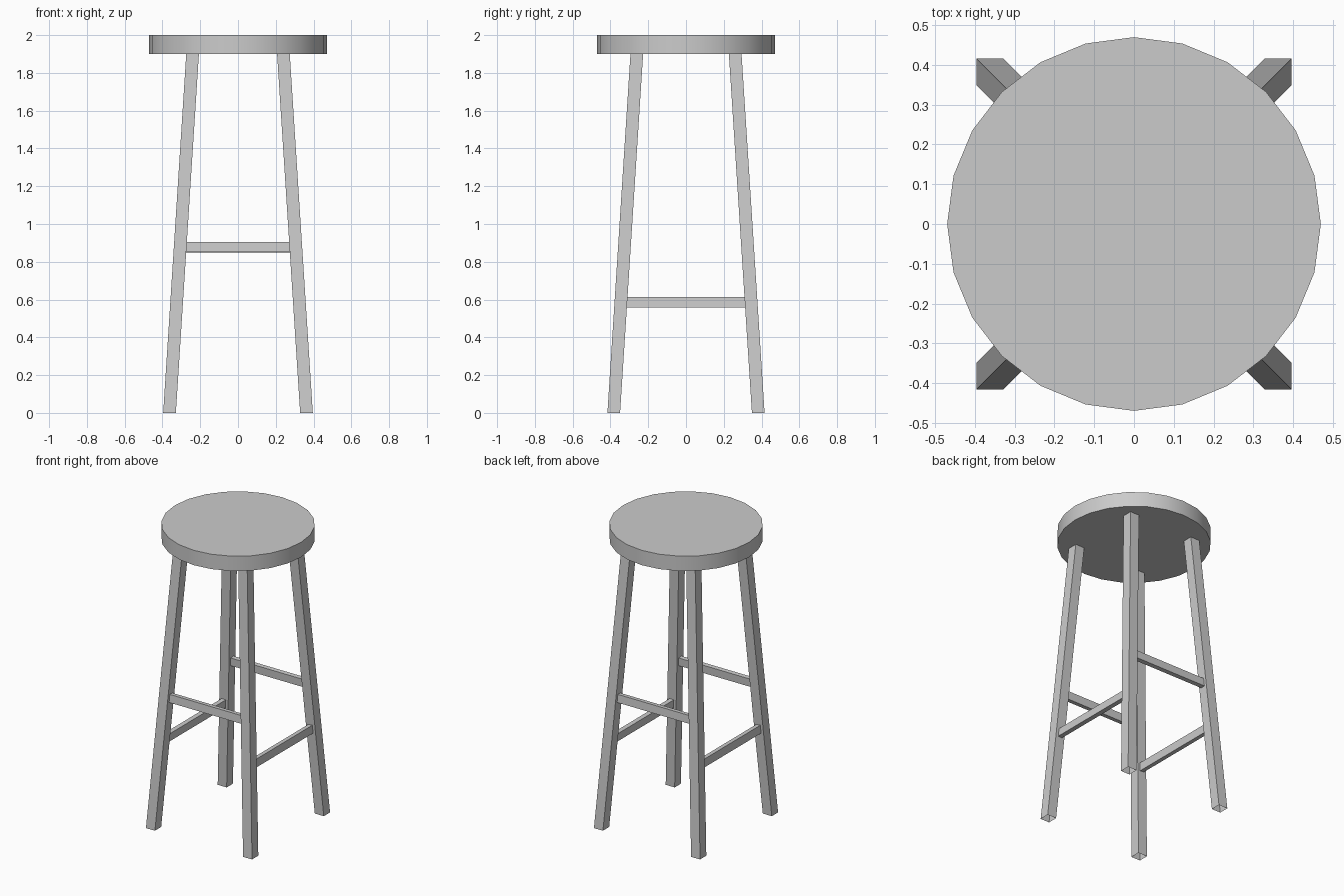
import bpy, math

if "Cube" in bpy.data.objects:
    bpy.data.objects.remove(bpy.data.objects["Cube"])

FOOT_X, FOOT_Y = 0.396, 0.416      # outer corner of each foot
LEG_W, LEG_H = 0.067, 1.9
INSET = 0.122                      # inward lean over the leg height
TILT = math.atan(INSET / LEG_H)


def outer(foot, z):
    return foot - INSET * z / LEG_H


def make(name, verts, faces):
    mesh = bpy.data.meshes.new(name)
    mesh.from_pydata(verts, [], faces)
    ob = bpy.data.objects.new(name, mesh)
    bpy.context.collection.objects.link(ob)
    # consistent outward winding for either mirrored side
    mesh.update()
    cx = sum((v.co for v in mesh.vertices), mesh.vertices[0].co * 0) / len(verts)
    p = mesh.polygons[0]
    if p.normal.dot(p.center - cx) < 0:
        mesh.flip_normals()
    return ob


SIDES = [(i, (i + 1) % 4, 4 + (i + 1) % 4, 4 + i) for i in range(4)]
CAPS = [(3, 2, 1, 0), (4, 5, 6, 7)]


# Splayed legs: square tubes, open at the ends
def leg(name, sx, sy):
    verts = []
    for z in (0, LEG_H):
        x, y = outer(FOOT_X, z), outer(FOOT_Y, z)
        for dx, dy in ((0, 0), (LEG_W, 0), (LEG_W, LEG_W), (0, LEG_W)):
            verts.append((sx * (x - dx), sy * (y - dy), z))
    make(name, verts, SIDES)


# Rungs: bars tilted with the legs, ends cut to the inner leg faces
def rung(name, along_x, side, zc, depth=0.03, height=0.054):
    end_foot, out_foot = (FOOT_X, FOOT_Y) if along_x else (FOOT_Y, FOOT_X)
    centre = outer(out_foot, zc) - LEG_W / 2
    c, s = math.cos(TILT), math.sin(TILT)
    verts = []
    for e in (-1, 1):
        for d, h in ((-1, -1), (1, -1), (1, 1), (-1, 1)):
            d, h = d * depth / 2, h * height / 2
            o = side * (centre + d * c - h * s)
            z = zc + d * s + h * c
            a = e * (outer(end_foot, z) - LEG_W)
            verts.append((a, o, z) if along_x else (o, a, z))
    make(name, verts, SIDES + CAPS)


for sy, row in ((-1, "front"), (1, "back")):
    for sx, col in ((-1, "left"), (1, "right")):
        leg(f"{row}_{col}_leg", sx, sy)
    rung(f"{row}_rung", True, sy, 0.878)
for sx, col in ((-1, "left"), (1, "right")):
    rung(f"{col}_rung", False, sx, 0.585)

# Round seat
bpy.ops.mesh.primitive_cylinder_add(vertices=24, radius=0.47, depth=0.1,
                                    location=(0, 0, 1.95),
                                    rotation=(0, 0, math.pi / 2))
bpy.context.object.name = "seat"
bpy.ops.object.shade_smooth_by_angle(angle=math.radians(30))
